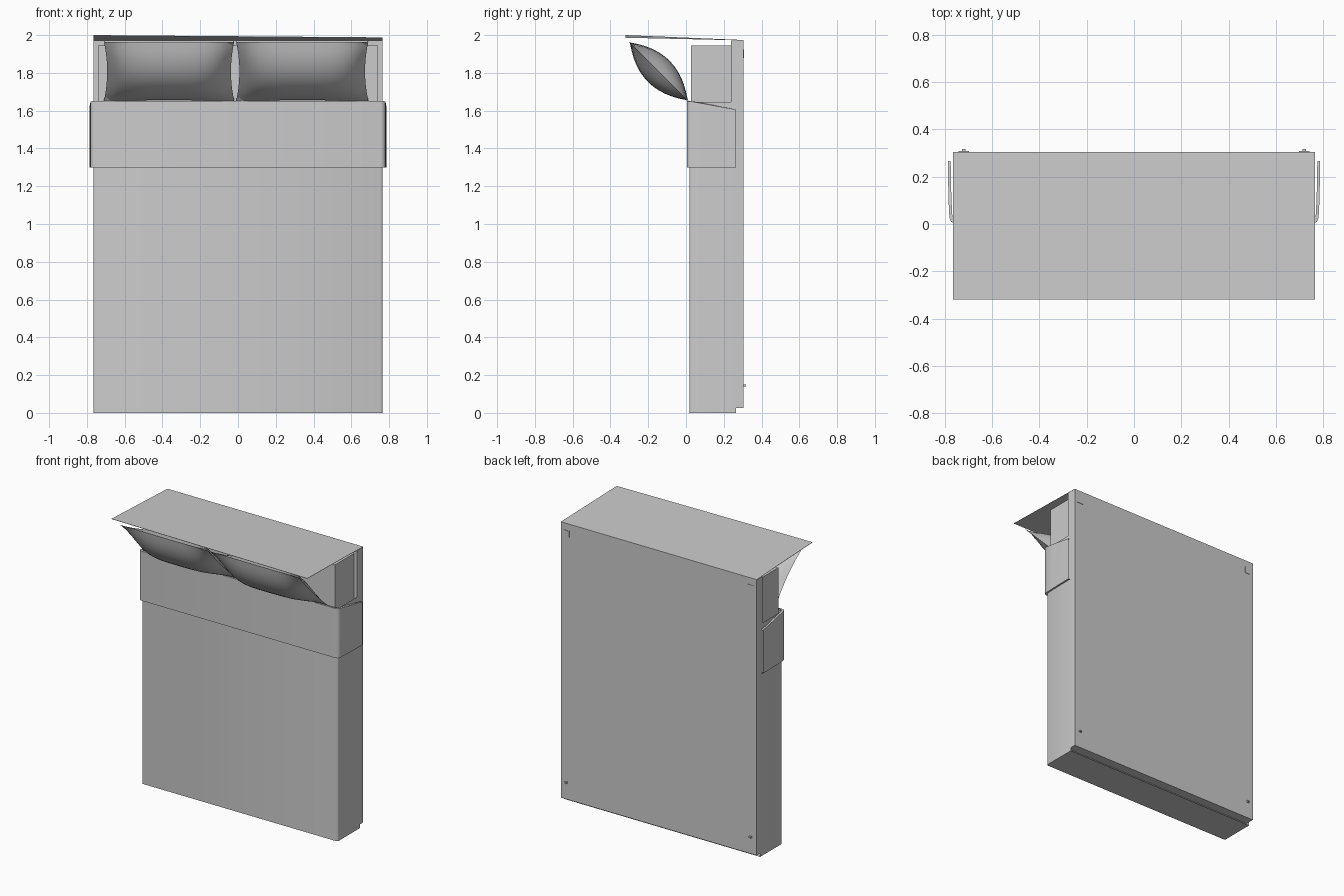
import bpy, bmesh
from mathutils import Vector

if "Cube" in bpy.data.objects:
    bpy.data.objects.remove(bpy.data.objects["Cube"])


def make(name, bm, smooth=False):
    bmesh.ops.recalc_face_normals(bm, faces=bm.faces)
    me = bpy.data.meshes.new(name)
    bm.to_mesh(me)
    bm.free()
    ob = bpy.data.objects.new(name, me)
    bpy.context.collection.objects.link(ob)
    if smooth:
        for o in bpy.context.selected_objects:
            o.select_set(False)
        ob.select_set(True)
        bpy.context.view_layer.objects.active = ob
        bpy.ops.object.shade_smooth_by_angle(angle=0.9)
    return ob


def box(name, lo, hi):
    bm = bmesh.new()
    bmesh.ops.create_cube(bm, size=1)
    for v in bm.verts:
        v.co = Vector([lo[i] + (v.co[i] + 0.5) * (hi[i] - lo[i]) for i in range(3)])
    return make(name, bm)


def sweep(name, rows, closed_end=False):
    """Skin rows of points that all have the same length."""
    bm = bmesh.new()
    vs = [[bm.verts.new(p) for p in r] for r in rows]
    for a, b in zip(vs, vs[1:]):
        for i in range(len(a) - 1):
            bm.faces.new((a[i], a[i + 1], b[i + 1], b[i]))
    if closed_end:
        bm.faces.new(vs[0])
    return make(name, bm, True)


# Base frame and mattress
box("bed_frame", (-0.765, 0.238, 0.025), (0.765, 0.305, 1.972))
box("mattress", (-0.74, 0.026, 0.02), (0.74, 0.24, 1.945))

# Headboard: a thin sheet with one slightly raised corner
bm = bmesh.new()
corners = [(-0.765, -0.32, 1.998), (0.765, -0.32, 1.986),
           (0.765, 0.305, 1.972), (-0.765, 0.305, 1.972)]
low = [bm.verts.new(c) for c in corners]
high = [bm.verts.new((x, y, z + 0.002)) for x, y, z in corners]
bm.faces.new(low)
bm.faces.new(high)
for i in range(4):
    j = (i + 1) % 4
    bm.faces.new((low[i], low[j], high[j], high[i]))
make("headboard", bm)

# Blanket: front, sides and foot end, wrapped around the mattress
half = [(-0.766, 0.266), (-0.766, 0.03), (-0.763, 0.022), (-0.755, 0.018)]
profile = half + [(-x, y) for x, y in reversed(half)]
sweep("blanket", [[(x, y, z) for x, y in profile] for z in (0.0, 1.645)], True)

# Folded-over band: outer and inner layers, with its top edge sloping at the sides
def band_row(inset, z_fn):
    h = [(-0.787, 0.266), (-0.784, 0.10), (-0.78, 0.025), (-0.772, 0.008), (-0.755, 0.004)]
    pts = h + [(-x, y) for x, y in reversed(h)]
    return [(x * (1 - inset / 0.78), y + (inset if y < 0.2 else 0), z_fn(y)) for x, y in pts]


def top(y):
    return 1.65 - max(0, y - 0.02) * 0.18


def bottom(y):
    return 1.30


sweep("folded_band", [band_row(0.012, bottom), band_row(0.0, bottom),
                      band_row(0.0, top), band_row(0.012, top)])


# Pillows leaning forward
def pillow(name, cx, hw):
    n, m = 18, 12
    axis = Vector((0, 0.157, -0.157))
    normal = Vector((0, 0.7071, 0.7071))
    bm = bmesh.new()
    for side in (1, -1):
        grid = []
        for i in range(n + 1):
            u = -1 + 2 * i / n
            row = []
            for j in range(m + 1):
                v = -1 + 2 * j / m
                x = cx + u * hw * (1 - 0.05 * (1 - v * v))
                t = 0.08 * (1 - v * v) * (1 - u ** 4)
                p = Vector((x, -0.144, 1.808)) + axis * v * (1 - 0.03 * (1 - u * u)) + normal * t * side
                row.append(bm.verts.new(p))
            grid.append(row)
        for a, b in zip(grid, grid[1:]):
            for j in range(m):
                bm.faces.new((a[j], a[j + 1], b[j + 1], b[j]))
    bmesh.ops.remove_doubles(bm, verts=bm.verts, dist=0.0005)
    make(name, bm, True)


pillow("pillow_left", -0.365, 0.345)
pillow("pillow_right", 0.34, 0.35)

# Small feet on the underside
for s, side in ((-1, "left"), (1, "right")):
    x = 0.72 * s
    box("head_foot_" + side, (x - 0.022, 0.30, 1.88), (x + 0.022, 0.308, 1.925))
    box("foot_pin_" + side, (x - 0.008, 0.30, 0.14), (x + 0.008, 0.318, 0.15))
